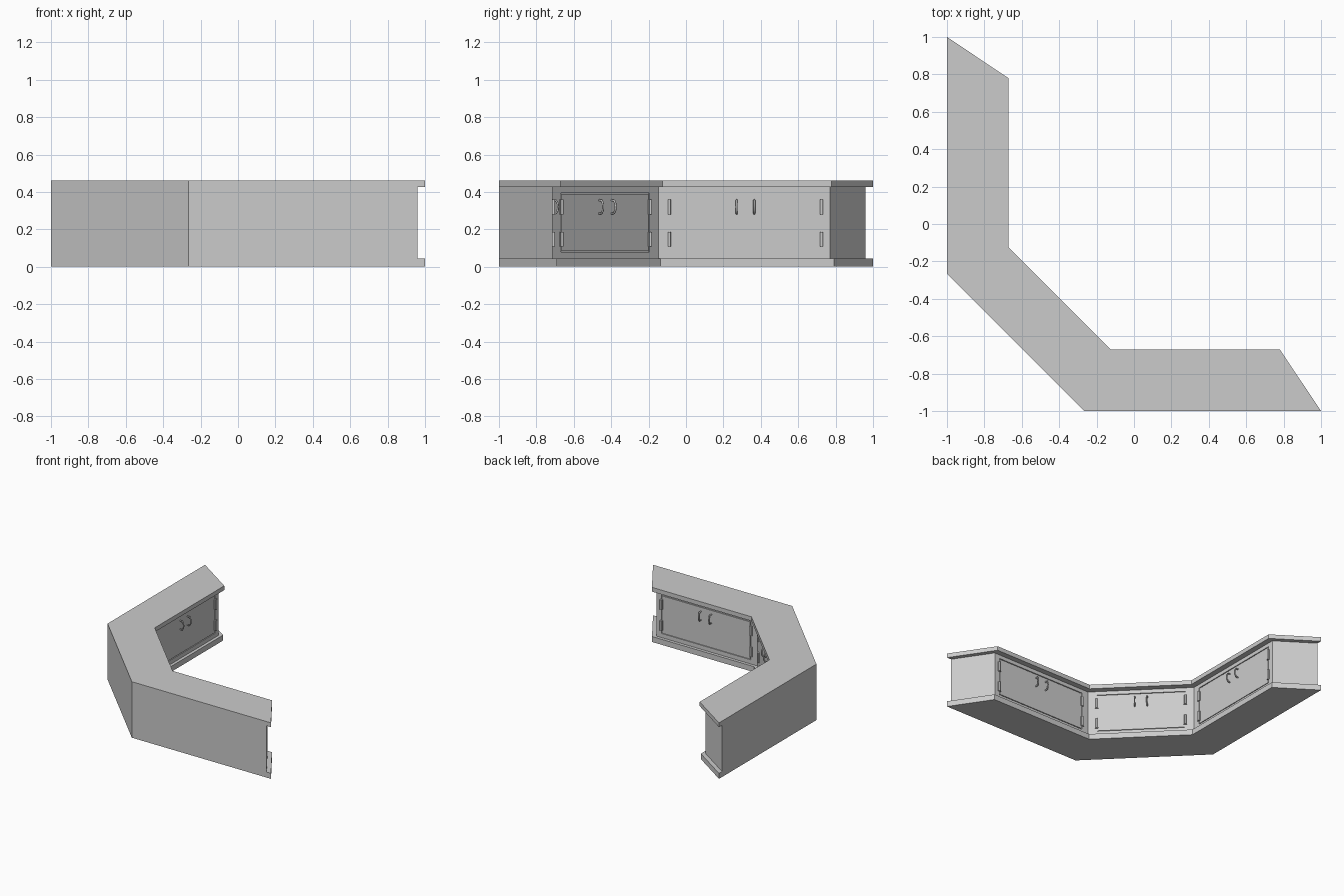
import bpy, bmesh, math
from mathutils import Matrix, Vector

if "Cube" in bpy.data.objects:
    bpy.data.objects.remove(bpy.data.objects["Cube"])


def link(name, bm):
    me = bpy.data.meshes.new(name)
    bmesh.ops.recalc_face_normals(bm, faces=bm.faces)
    bm.to_mesh(me)
    bm.free()
    ob = bpy.data.objects.new(name, me)
    bpy.context.collection.objects.link(ob)
    return ob


def slab(name, end, inner, corner, z0, z1):
    """Bent counter plan, mirrored across the diagonal x = y, extruded upward."""
    half = [(-1, -0.265), (-1, end), (inner, end - (inner + 1) * 0.67), (inner, corner)]
    plan = half + [(y, x) for x, y in reversed(half)]
    bm = bmesh.new()
    face = bm.faces.new([bm.verts.new((x, y, z0)) for x, y in plan])
    ext = bmesh.ops.extrude_face_region(bm, geom=[face])
    verts = [v for v in ext["geom"] if isinstance(v, bmesh.types.BMVert)]
    bmesh.ops.translate(bm, vec=(0, 0, z1 - z0), verts=verts)
    return link(name, bm)


def box(name, frame, center, size):
    bm = bmesh.new()
    bmesh.ops.create_cube(bm, size=1, matrix=Matrix.Translation(center) @ Matrix.Diagonal((*size, 1)))
    ob = link(name, bm)
    ob.matrix_world = frame
    return ob


def hinge(name, frame, x, z):
    # flat leaf with a round knuckle down its middle
    box(name + "_leaf", frame, (x, 0.003, z), (0.026, 0.008, 0.08))
    bm = bmesh.new()
    bmesh.ops.create_cone(bm, cap_ends=True, segments=12, radius1=0.008, radius2=0.008, depth=0.08,
                          matrix=Matrix.Translation((x, 0.007, z)))
    ob = link(name + "_knuckle", bm)
    ob.matrix_world = frame
    for p in ob.data.polygons:
        p.use_smooth = len(p.vertices) == 4


def handle(name, frame, x, z):
    # bowed pull made from a swept curve
    cu = bpy.data.curves.new(name, "CURVE")
    cu.dimensions = "3D"
    cu.bevel_depth = 0.0055
    cu.bevel_resolution = 2
    cu.use_fill_caps = True
    cu.resolution_u = 4
    pts = [(-0.002, -0.036), (0.02, -0.034), (0.029, -0.018), (0.031, 0),
           (0.029, 0.018), (0.02, 0.034), (-0.002, 0.036)]
    sp = cu.splines.new("POLY")
    sp.points.add(len(pts) - 1)
    for p, (y, dz) in zip(sp.points, pts):
        p.co = (x, y, z + dz, 1)
    ob = bpy.data.objects.new(name, cu)
    bpy.context.collection.objects.link(ob)
    ob.matrix_world = frame


# plinth, cabinet body, countertop
slab("plinth", 1.0, -0.69, -0.137, 0, 0.045)
body = slab("cabinet_body", 0.96, -0.715, -0.148, 0.045, 0.425)
slab("countertop", 1.0, -0.67, -0.125, 0.425, 0.46)


def face_frame(cx, cy, angle):
    # local x runs along the face, local y points out of it
    n = Vector((math.cos(angle), math.sin(angle), 0))
    t = Vector((n.y, -n.x, 0))
    m = Matrix((t, n, Vector((0, 0, 1)))).transposed().to_4x4()
    m.translation = (cx, cy, 0)
    return m


mid = (-0.715 - 0.148) / 2
doors = {
    "side": (face_frame(-0.715, 0.318, 0), 0.407),
    "corner": (face_frame(mid, mid, math.pi / 4), 0.335),
    "front": (face_frame(0.318, -0.715, math.pi / 2), 0.407),
}
for key, (frame, hw) in doors.items():
    # shallow pocket in the body, leaving a fine gap around the door
    cut = box(key + "_pocket_cutter", frame, (0, 0, 0.237), (2 * hw, 0.016, 0.316))
    cut.hide_render = True
    mod = body.modifiers.new("pocket", "BOOLEAN")
    mod.operation = "DIFFERENCE"
    mod.object = cut
    mod.solver = "EXACT"
    bpy.context.view_layer.objects.active = body
    bpy.ops.object.modifier_apply(modifier=mod.name)
    bpy.data.objects.remove(cut)

    # pair of doors, hinges and pulls
    w = hw - 0.006
    for i, s in enumerate((-1, 1)):
        box(f"{key}_door_{i}", frame, (s * w / 2, -0.005, 0.237), (w, 0.009, 0.304))
        for j, z in enumerate((0.147, 0.32)):
            hinge(f"{key}_hinge_{i}{j}", frame, s * hw, z)
        handle(f"{key}_handle_{i}", frame, s * 0.047, 0.32)
